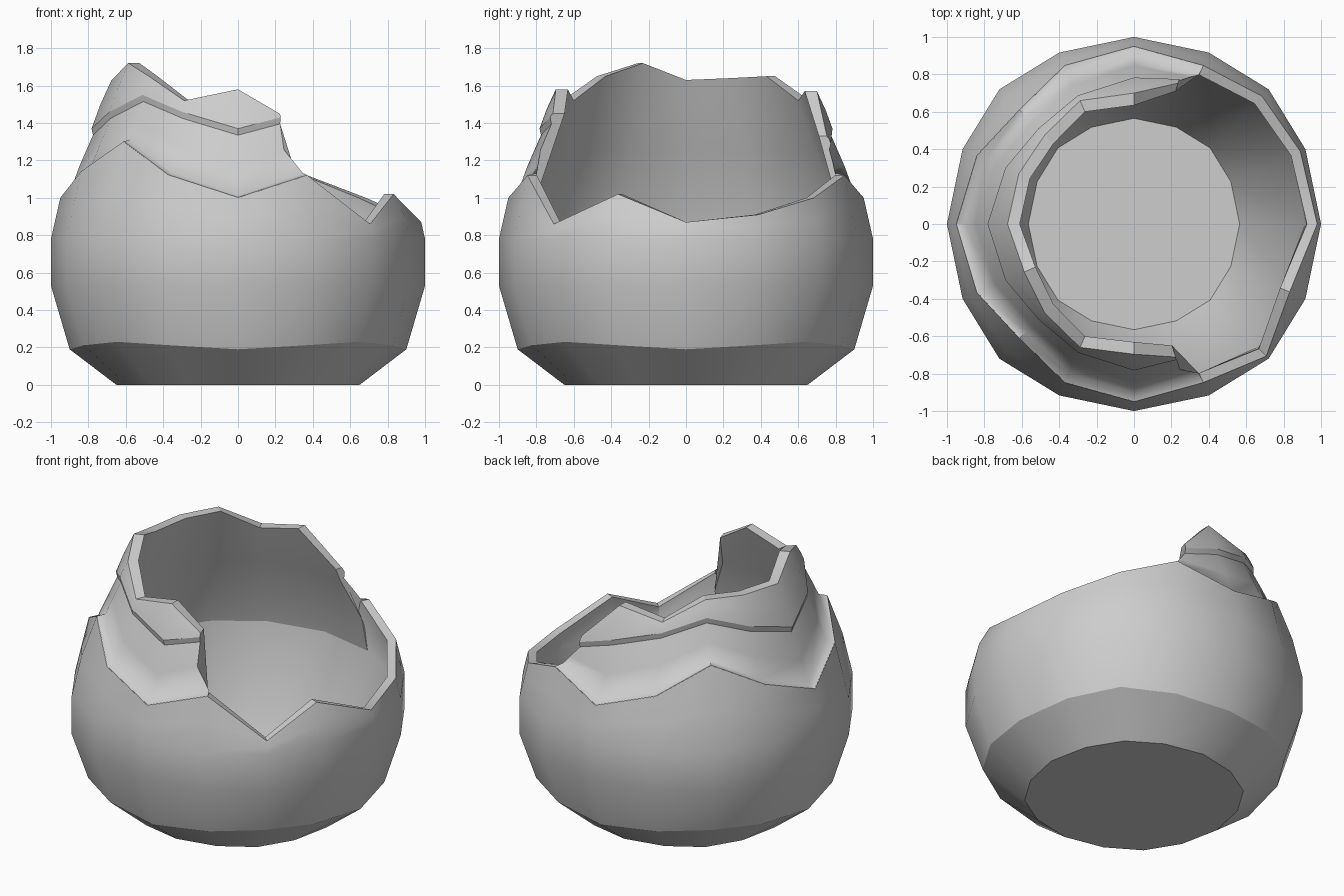
import bpy, bmesh, math

if "Cube" in bpy.data.objects:
    bpy.data.objects.remove(bpy.data.objects["Cube"])

# Slightly uneven 16-sided plan: (angle, radius scale) for each corner
QUARTER = [(0, 1.0), (23.6, 1.0), (45, 1.018), (66.4, 1.0)]
PLAN = [(q * 90 + a, s) for q in range(4) for a, s in QUARTER]
SIDES = len(PLAN)


def interp(table, z):
    """Linear interpolation in (z, radius) pairs, extended past the ends."""
    for (z0, r0), (z1, r1) in zip(table, table[1:]):
        if z <= z1:
            break
    return r0 + (r1 - r0) * (z - z0) / (z1 - z0)


def polar(r, deg, z):
    a = math.radians(deg)
    return (r * math.cos(a), r * math.sin(a), z)


clay = bpy.data.materials.new("grey_shell")
clay.diffuse_color = (0.61, 0.61, 0.61, 1)
clay.use_nodes = True
clay.node_tree.nodes["Principled BSDF"].inputs["Base Color"].default_value = clay.diffuse_color


def finish(bm, name, soft):
    """Smooth shading with sharp creases, except along the soft rows."""
    bmesh.ops.recalc_face_normals(bm, faces=bm.faces)
    soft = set(soft)
    for f in bm.faces:
        f.smooth = True
    for e in bm.edges:
        e.smooth = (e.calc_face_angle(0) < math.radians(30)
                    or all(v in soft for v in e.verts))
    me = bpy.data.meshes.new(name)
    bm.to_mesh(me)
    bm.free()
    me.materials.append(clay)
    ob = bpy.data.objects.new(name, me)
    bpy.context.collection.objects.link(ob)


def bridge(bm, a, b, closed):
    n = len(a)
    for i in range(n if closed else n - 1):
        j = (i + 1) % n
        bm.faces.new((a[i], b[i], b[j], a[j]))


# Outer bowl: jagged rim height for each of the 16 corners
RIM = [.87, .91, 1.0, 1.12, 1.0, 1.12, 1.3, 1.14,
       1.0, 1.14, 1.3, 1.12, 1.0, 1.12, .86, 1.02]
OUTER = [(.53, 1.0), (.78, 1.0), (1.0, .95), (1.12, .925), (1.3, .85)]


def rim_radius(k):
    return .908 if k == 15 else interp(OUTER, RIM[k])


bm = bmesh.new()
cols = []
for k, rim in enumerate(RIM):
    deg, s = PLAN[k]
    low = .21 - .02 * math.cos(math.radians(4 * deg))
    mid = .78 + (rim - .78) * .5
    rr = rim_radius(k)
    # the inside is a plain straight slope from the rim to the floor
    prof = [(.65, 0), (.9, low), (1, .53), (1, .78),
            (interp(OUTER, mid), mid), (rr, rim),
            (rr - .055, rim), (.915, .78), (.565, .07)]
    cols.append([bm.verts.new(polar(r * s, deg, z)) for r, z in prof])
for k in range(SIDES):
    bridge(bm, cols[k], cols[(k + 1) % SIDES], False)
bm.faces.new([c[0] for c in cols])      # underside
bm.faces.new([c[-1] for c in cols])     # inner floor
finish(bm, "outer_bowl", [c[7] for c in cols])

# Inner broken wall with an overhanging jagged lip, open towards +x
WALL = [(.95, .91), (1.0, .90), (1.15, .855), (1.3, .80),
        (1.37, .775), (1.52, .72), (1.72, .64)]
LIP = [1.29, 1.37, 1.46, 1.55, 1.46, 1.37, 1.46, 1.55, 1.46, 1.37, 1.43]
TOP = [1.33, 1.57, 1.52, 1.65, 1.64, 1.63, 1.72, 1.65, 1.52, 1.58, 1.45]

bm = bmesh.new()
cols = []
for i, (lip, top) in enumerate(zip(LIP, TOP)):
    k = i + 3
    end = i in (0, len(LIP) - 1)
    rim = RIM[k]
    s = 1 + (PLAN[k][1] - 1) * .5
    low = lip - .035
    mid = (rim + low) / 2
    up = (lip + top) / 2
    thick = .045 if i == 0 else .065
    # shelf on the bowl rim flowing into the wall
    prof = [(rim_radius(k) * PLAN[k][1] / s - .002, rim + .002),
            (interp(WALL, rim) + .005, rim + .012), (interp(WALL, mid), mid),
            (interp(WALL, low) - .012, low)]
    prof += [(interp(WALL, z) + .008, z) for z in (lip, up)]
    inner_z = min(1.25, top - .08)
    prof += [(interp(WALL, top), top), (interp(WALL, top) - thick, top),
             (interp(WALL, inner_z) - thick, inner_z),
             (.875 if end else .86, 1.0), (.913, .78), (.95, .78)]
    col = []
    for r, z in prof:
        # broken ends lean back as they rise
        lean = 6.2 * min(max((z - 1.13) / .13, 0), 1)
        deg = PLAN[k][0] + (lean if i == 0 else -lean if end else 0)
        col.append(bm.verts.new(polar(r * s, deg, z)))
    cols.append(col)
for a, b in zip(cols, cols[1:]):
    bridge(bm, a, b, True)
bm.faces.new(cols[0])
bm.faces.new(cols[-1])
finish(bm, "inner_broken_wall", [c[1] for c in cols])
